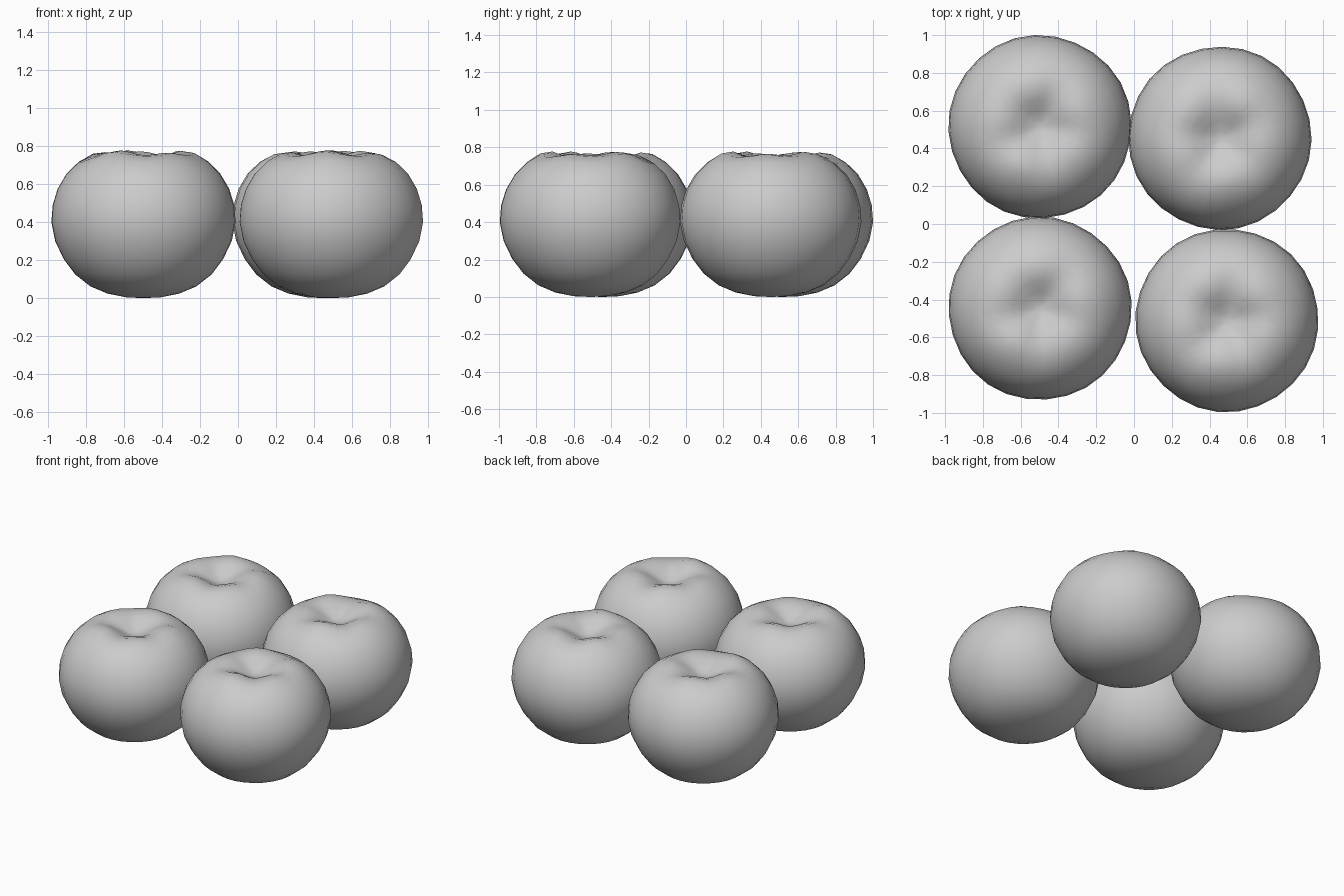
import bpy, bmesh
from math import sin, cos, pi, exp

if "Cube" in bpy.data.objects:
    bpy.data.objects.remove(bpy.data.objects["Cube"])

SEG = 28
# radius, height from the base centre up, over the rim and into the stem dimple
PROFILE = [(0.09, 0.004), (0.19, 0.024), (0.28, 0.062), (0.36, 0.125), (0.42, 0.205),
           (0.465, 0.30), (0.485, 0.40), (0.478, 0.49), (0.452, 0.575), (0.405, 0.655),
           (0.34, 0.718), (0.27, 0.755), (0.205, 0.762), (0.145, 0.746),
           (0.09, 0.718), (0.04, 0.695)]


def make_fruit(name, x, y, turn):
    bm = bmesh.new()
    rings = []
    for r, z in PROFILE:
        ring = []
        for i in range(SEG):
            a = 2 * pi * i / SEG
            # soft uneven lobes around the shoulder, fading down the side
            lobe = 0.6 * cos(5 * a) + 0.4 * cos(3 * a + 1)
            dz = 0.016 * lobe * exp(-((r - 0.22) / 0.1) ** 2) if z > 0.6 else 0
            rr = r * (1 + 0.006 * lobe * sin(pi * z / 0.8))
            ring.append(bm.verts.new((rr * cos(a + turn), rr * sin(a + turn), z + dz)))
        rings.append(ring)
    for lo, hi in zip(rings, rings[1:]):
        for i in range(SEG):
            j = (i + 1) % SEG
            bm.faces.new((lo[i], lo[j], hi[j], hi[i]))
    # close the base and the bottom of the dimple
    base = bm.verts.new((0, 0, 0))
    pit = bm.verts.new((0, 0, 0.688))
    for i in range(SEG):
        j = (i + 1) % SEG
        bm.faces.new((base, rings[0][j], rings[0][i]))
        bm.faces.new((pit, rings[-1][i], rings[-1][j]))
    for f in bm.faces:
        f.smooth = True
    me = bpy.data.meshes.new(name)
    bm.to_mesh(me)
    bm.free()
    ob = bpy.data.objects.new(name, me)
    ob.location = (x, y, 0)
    bpy.context.collection.objects.link(ob)


make_fruit("fruit_back_left", -0.498, 0.515, 0.5)
make_fruit("fruit_back_right", 0.455, 0.455, 1.1)
make_fruit("fruit_front_left", -0.498, -0.447, 0.3)
make_fruit("fruit_front_right", 0.492, -0.51, 0.8)
